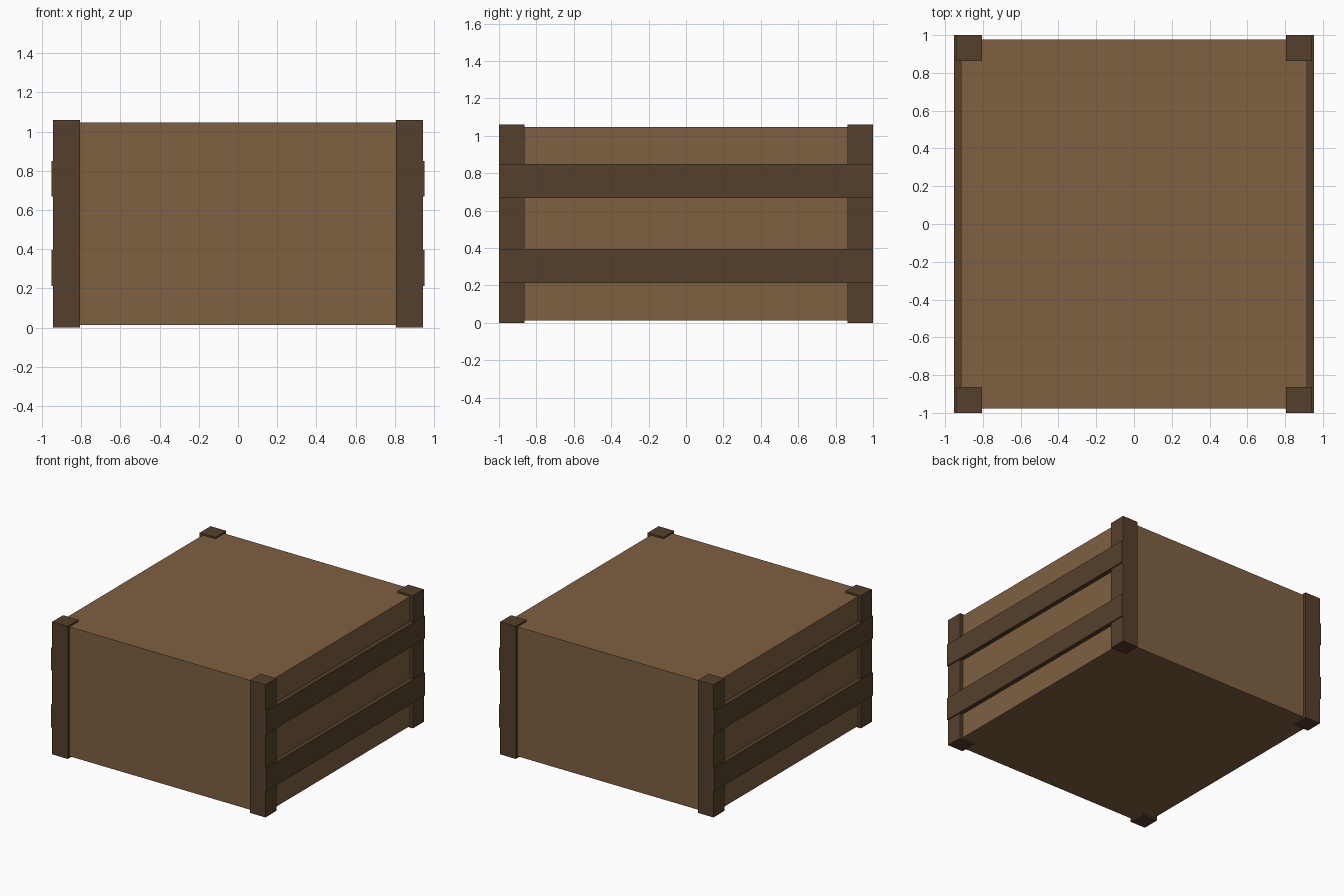
import bpy

if "Cube" in bpy.data.objects:
    bpy.data.objects.remove(bpy.data.objects["Cube"], do_unlink=True)


def material(name, colour):
    mat = bpy.data.materials.new(name)
    mat.use_nodes = True
    mat.diffuse_color = colour
    mat.node_tree.nodes["Principled BSDF"].inputs["Base Color"].default_value = colour
    return mat


def box(name, low, high, mat):
    """Axis-aligned box between two opposite corners."""
    centre = [(a + b) / 2 for a, b in zip(low, high)]
    size = [b - a for a, b in zip(low, high)]
    bpy.ops.mesh.primitive_cube_add(size=1, location=centre)
    obj = bpy.context.object
    obj.name = name
    obj.scale = size
    bpy.ops.object.transform_apply(location=False, rotation=False, scale=True)
    obj.data.materials.append(mat)
    return obj


light_wood = material("light_wood", (0.212, 0.119, 0.054, 1))
dark_wood = material("dark_wood", (0.091, 0.051, 0.024, 1))

# Crate body
box("crate_body", (-0.917, -0.978, 0.013), (0.917, 0.978, 1.047), light_wood)

for side, sx in (("left", 1), ("right", -1)):
    # Corner posts
    for end, sy in (("front", -1), ("back", 1)):
        xs = sorted((sx * 0.805, sx * 0.943))
        ys = sorted((sy * 0.863, sy * 1.0))
        box(f"{end}_{side}_post", (xs[0], ys[0], 0), (xs[1], ys[1], 1.06), dark_wood)

    # Side slats
    for level, bottom, top in (("lower", 0.212, 0.396), ("upper", 0.668, 0.85)):
        xs = sorted((sx * 0.917, sx * 0.952))
        box(f"{level}_{side}_slat", (xs[0], -1, bottom), (xs[1], 1, top), dark_wood)
